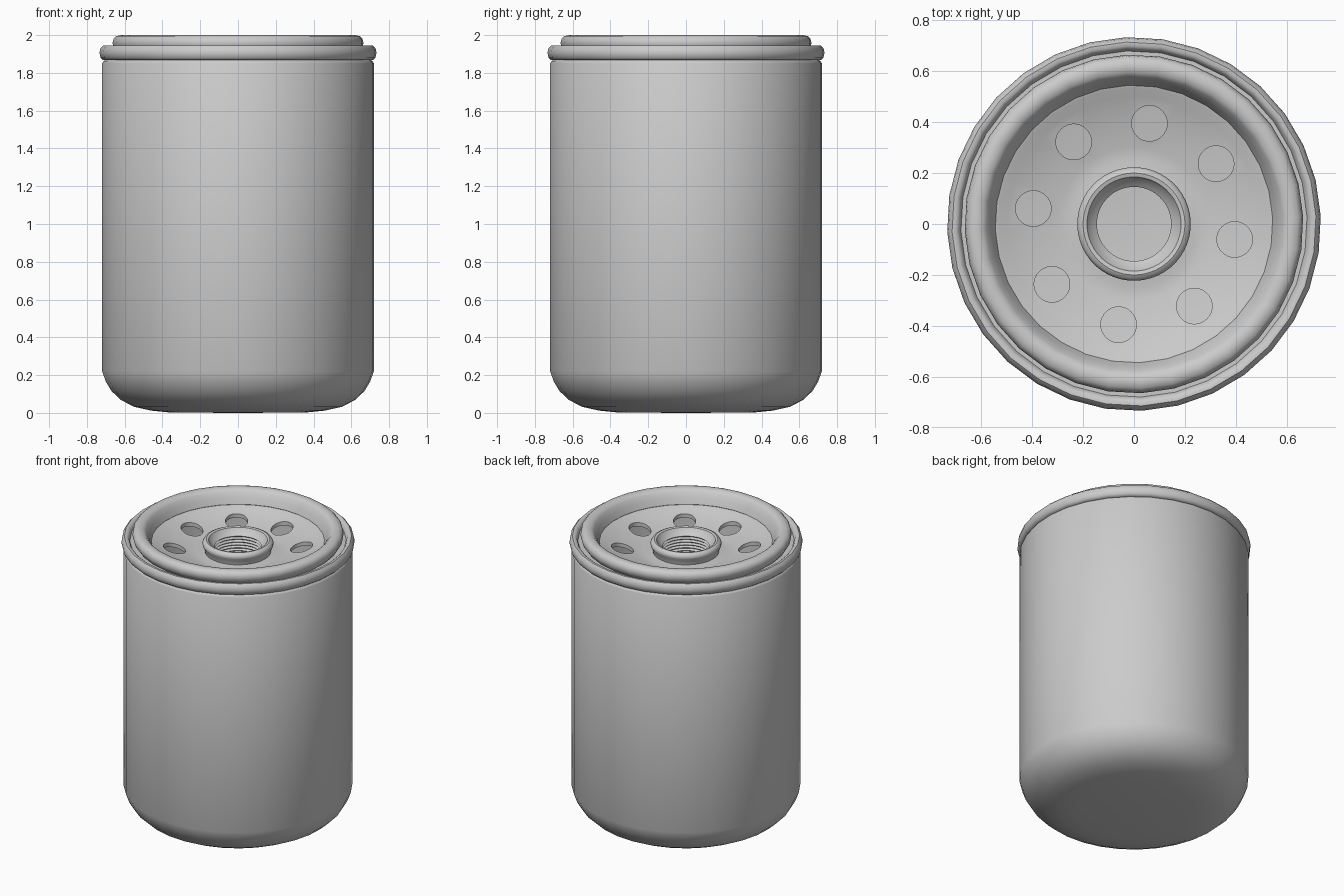
import bpy, bmesh, math
from mathutils import Matrix

if "Cube" in bpy.data.objects:
    bpy.data.objects.remove(bpy.data.objects["Cube"])

SEG = 32
OFFSET = math.radians(2.4)


def lathe(name, profile, closed=False, seg=SEG, angle=40):
    """Revolve an (r, z) profile about z; closed joins the section into a ring."""
    bm = bmesh.new()
    rings = [[bm.verts.new((r * math.cos(OFFSET + math.tau * i / seg),
                            r * math.sin(OFFSET + math.tau * i / seg), z))
              for i in range(seg)] for r, z in profile]
    pairs = list(zip(rings, rings[1:]))
    if closed:
        pairs.append((rings[-1], rings[0]))
    for a, b in pairs:
        for i in range(seg):
            j = (i + 1) % seg
            bm.faces.new((a[i], a[j], b[j], b[i]))
    bmesh.ops.remove_doubles(bm, verts=bm.verts, dist=1e-5)
    bmesh.ops.recalc_face_normals(bm, faces=bm.faces)
    me = bpy.data.meshes.new(name)
    bm.to_mesh(me)
    bm.free()
    ob = bpy.data.objects.new(name, me)
    bpy.context.collection.objects.link(ob)
    bpy.ops.object.select_all(action='DESELECT')
    ob.select_set(True)
    bpy.context.view_layer.objects.active = ob
    bpy.ops.object.shade_smooth_by_angle(angle=math.radians(angle))
    return ob


# Canister: hollow shell with a rounded, nearly flat bottom
outer = [(0, 0), (0.36, 0.002), (0.46, 0.012), (0.55, 0.032), (0.62, 0.068),
         (0.67, 0.115), (0.70, 0.165), (0.72, 0.22), (0.72, 1.85), (0.712, 1.863), (0.70, 1.87),
         (0.70, 1.90)]
inner = [(0.675, 1.90), (0.675, 0.22), (0.60, 0.09), (0.45, 0.04), (0, 0.03)]
lathe("canister", outer + inner)

# Rolled seam bead around the top edge
lathe("seam_bead", [(0.69, 1.866), (0.715, 1.868), (0.728, 1.88), (0.734, 1.905),
                    (0.729, 1.93), (0.715, 1.945), (0.70, 1.945), (0.688, 1.935),
                    (0.68, 1.915), (0.62, 1.915), (0.62, 1.89)], closed=True)

# Sealing gasket
lathe("gasket", [(0.64, 1.91), (0.658, 1.935), (0.665, 1.957), (0.66, 1.98), (0.645, 1.995),
                 (0.62, 2.0), (0.595, 1.995), (0.58, 1.98), (0.562, 1.95), (0.545, 1.91),
                 (0.56, 1.88)], closed=True)

# Dished end plate, closed section
plate = lathe("end_plate", [(0.63, 1.91), (0.56, 1.912), (0.535, 1.905), (0.50, 1.887),
                            (0.40, 1.860), (0.30, 1.836), (0.25, 1.832), (0.215, 1.84),
                            (0.19, 1.84), (0.19, 1.81), (0.30, 1.81), (0.50, 1.86),
                            (0.63, 1.885)], closed=True)

# Flow holes
bm = bmesh.new()
for k in range(8):
    a = math.radians(-8.7 + 45 * k)
    bmesh.ops.create_cone(bm, cap_ends=True, segments=32, radius1=0.07, radius2=0.07, depth=0.5,
                          matrix=Matrix.Translation((0.4 * math.cos(a), 0.4 * math.sin(a), 1.85)))
me = bpy.data.meshes.new("hole_cutter")
bm.to_mesh(me)
bm.free()
cutter = bpy.data.objects.new("hole_cutter", me)
bpy.context.collection.objects.link(cutter)
cutter.hide_render = True
cutter.hide_set(True)
cut = plate.modifiers.new("flow_holes", 'BOOLEAN')
cut.object = cutter
cut.operation = 'DIFFERENCE'
cut.solver = 'EXACT'

# Threaded hub: rounded lip outside, ridged bore inside
hub = [(0.205, 1.72), (0.205, 1.82), (0.212, 1.87), (0.222, 1.885), (0.223, 1.90),
       (0.215, 1.915), (0.20, 1.922), (0.185, 1.918), (0.178, 1.905), (0.158, 1.885)]
for k in range(8):
    z = 1.88 - 0.02 * k
    hub += [(0.146, z - 0.005), (0.158, z - 0.015)]
hub.append((0.158, 1.72))
lathe("threaded_hub", hub, closed=True, seg=48)
